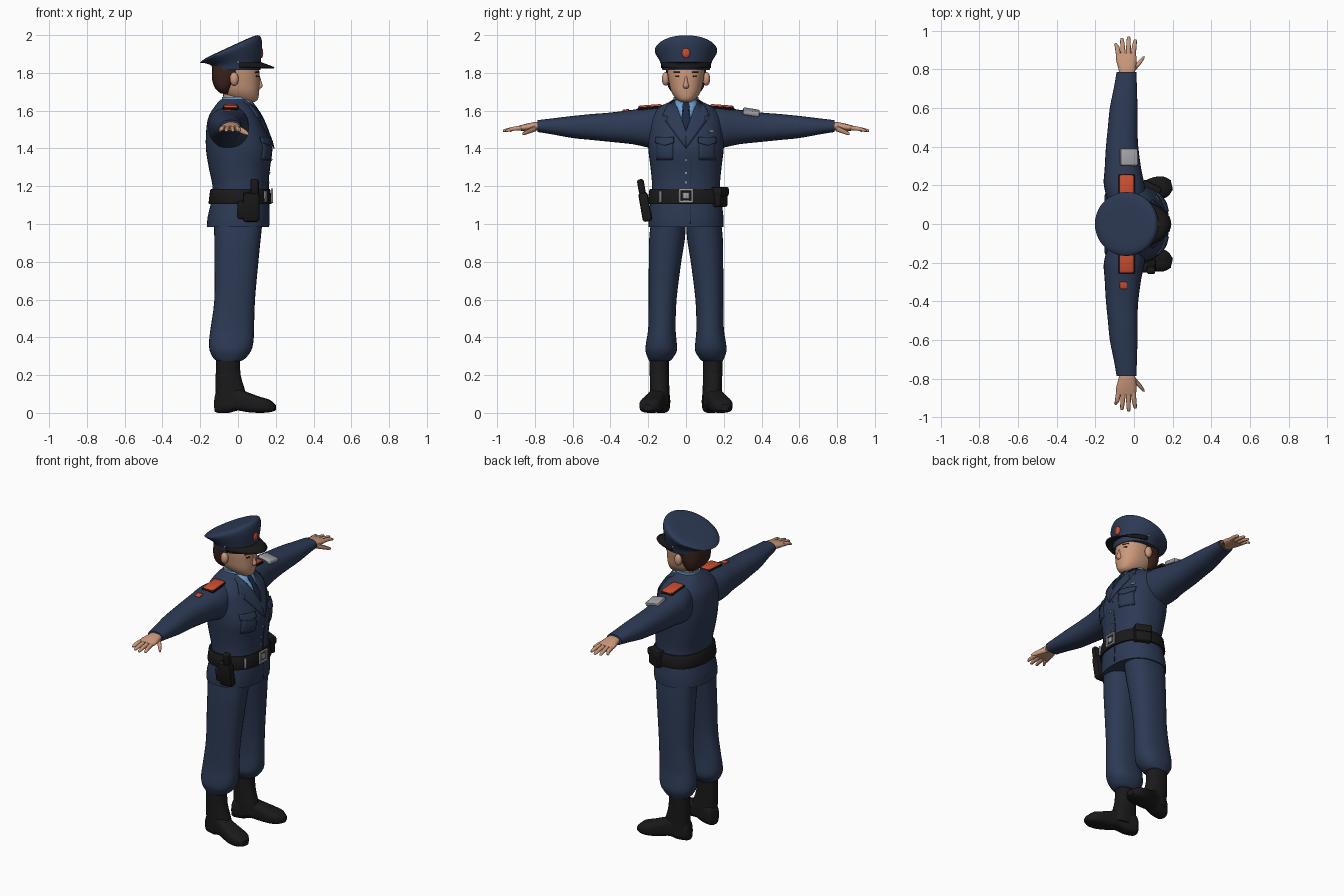
import bpy, bmesh, math
from mathutils import Vector, Matrix
from mathutils.bvhtree import BVHTree


def material(name, rgb):
    m = bpy.data.materials.new(name)
    m.diffuse_color = (*rgb, 1)
    return m


NAVY = material("navy cloth", (0.026, 0.042, 0.090))
DARK = material("dark navy tie", (0.012, 0.022, 0.055))
BLACK = material("black leather", (0.010, 0.010, 0.011))
SKIN = material("skin", (0.60, 0.32, 0.20))
HAIR = material("brown hair", (0.040, 0.016, 0.011))
BLUE = material("light blue shirt", (0.15, 0.34, 0.62))
RED = material("red insignia", (0.60, 0.075, 0.030))
GREY = material("grey metal", (0.36, 0.36, 0.38))


def finish(name, bm, mat, mirror=False, thick=0, angle=45):
    bmesh.ops.recalc_face_normals(bm, faces=bm.faces)
    me = bpy.data.meshes.new(name)
    bm.to_mesh(me)
    bm.free()
    me.materials.append(mat)
    ob = bpy.data.objects.new(name, me)
    bpy.context.collection.objects.link(ob)
    bpy.ops.object.select_all(action='DESELECT')
    ob.select_set(True)
    bpy.context.view_layer.objects.active = ob
    bpy.ops.object.shade_smooth_by_angle(angle=math.radians(angle))
    if thick:
        mod = ob.modifiers.new("thickness", 'SOLIDIFY')
        mod.thickness, mod.offset = thick, 0
    if mirror:
        mod = ob.modifiers.new("mirror", 'MIRROR')
        mod.use_axis = (False, True, False)
    return ob


def loft(name, mat, axis, rows, p=2.3, n=28, k=3, mirror=False, turn=None):
    """Skin rounded sections; a row is (position, a0, a1, b0, b1[, tilt])."""
    rows = [Vector(tuple(r) + (0,) * (6 - len(r))) for r in rows]
    smooth = []
    for i in range(len(rows) - 1):
        a, b, c, d = (rows[min(max(i + j, 0), len(rows) - 1)] for j in (-1, 0, 1, 2))
        for s in range(k):
            t = s / k
            smooth.append(0.5 * (2 * b + (c - a) * t + (2 * a - 5 * b + 4 * c - d) * t * t
                                 + (3 * b - a - 3 * c + d) * t ** 3))
    smooth.append(rows[-1])
    bm, rings = bmesh.new(), []
    for t, a0, a1, b0, b1, tilt in smooth:
        ring = []
        for i in range(n):
            ang = 2 * math.pi * i / n
            c, s = math.cos(ang), math.sin(ang)
            ca = math.copysign(abs(c) ** (2 / p), c) * (a1 - a0) / 2
            sb = math.copysign(abs(s) ** (2 / p), s) * (b1 - b0) / 2
            u, v, w = (a0 + a1) / 2 + ca, (b0 + b1) / 2 + sb, t + tilt * ca
            ring.append(bm.verts.new({'x': (w, u, v), 'y': (u, w, v), 'z': (u, v, w)}[axis]))
        rings.append(ring)
    for r, q in zip(rings, rings[1:]):
        for i in range(n):
            bm.faces.new((r[i], r[(i + 1) % n], q[(i + 1) % n], q[i]))
    bm.faces.new(rings[0])
    bm.faces.new(rings[-1])
    if turn:
        bmesh.ops.rotate(bm, verts=bm.verts, cent=turn[0], matrix=Matrix.Rotation(turn[1], 3, 'Z'))
    return finish(name, bm, mat, mirror)


def box(name, mat, loc, size, rot=(0, 0, 0), bevel=0.008, mirror=False):
    bm = bmesh.new()
    bmesh.ops.create_cube(bm, size=1)
    bmesh.ops.scale(bm, vec=size, verts=bm.verts)
    bmesh.ops.bevel(bm, geom=bm.edges[:], offset=bevel, segments=2, affect='EDGES', profile=0.5)
    for ax, ang in zip('XYZ', rot):
        bmesh.ops.rotate(bm, verts=bm.verts, matrix=Matrix.Rotation(math.radians(ang), 3, ax))
    bmesh.ops.translate(bm, vec=loc, verts=bm.verts)
    return finish(name, bm, mat, mirror)


def ball(name, mat, loc, size, mirror=False):
    bm = bmesh.new()
    bmesh.ops.create_uvsphere(bm, u_segments=14, v_segments=10, radius=1)
    bmesh.ops.scale(bm, vec=size, verts=bm.verts)
    bmesh.ops.translate(bm, vec=loc, verts=bm.verts)
    return finish(name, bm, mat, mirror, angle=60)


def plate(name, mat, target, outline, lift=0.003, thick=0.007, mirror=False):
    """Lay a flat (y, z) outline onto the front of the target."""
    src = bmesh.new()
    src.from_mesh(target.data)
    tree = BVHTree.FromBMesh(src)
    src.free()
    bm = bmesh.new()
    bm.faces.new([bm.verts.new((1, y, z)) for y, z in outline])
    bmesh.ops.triangulate(bm, faces=bm.faces[:])
    bmesh.ops.subdivide_edges(bm, edges=bm.edges[:], cuts=4, use_grid_fill=True)
    for v in bm.verts:
        hit = tree.ray_cast(v.co, Vector((-1, 0, 0)))[0]
        v.co.x = (hit.x if hit else 0.06) + lift
    return finish(name, bm, mat, mirror, thick)


def rect(y, z, w, h):
    return [(y - w / 2, z - h / 2), (y + w / 2, z - h / 2), (y + w / 2, z + h / 2), (y - w / 2, z + h / 2)]


# Jacket, sleeves and trousers
jacket = loft("jacket", NAVY, 'z', [(z, a, b, -h, h) for z, a, b, h in (
    (0.985, -0.165, 0.165, 0.198), (1.04, -0.160, 0.168, 0.198), (1.12, -0.142, 0.165, 0.188),
    (1.20, -0.135, 0.160, 0.180), (1.30, -0.155, 0.168, 0.188), (1.40, -0.170, 0.182, 0.200),
    (1.50, -0.168, 0.148, 0.198), (1.57, -0.155, 0.118, 0.185), (1.62, -0.125, 0.085, 0.140),
    (1.645, -0.105, 0.066, 0.090), (1.66, -0.090, 0.052, 0.068))], n=40)
loft("sleeves", NAVY, 'y', [
    (0.10, -0.130, 0.06, 1.39, 1.625), (0.20, -0.156, 0.055, 1.405, 1.617),
    (0.28, -0.152, 0.038, 1.422, 1.605), (0.40, -0.145, 0.022, 1.435, 1.590),
    (0.50, -0.135, 0.018, 1.445, 1.582), (0.60, -0.125, 0.018, 1.455, 1.572),
    (0.70, -0.105, 0.015, 1.473, 1.560), (0.785, -0.090, 0.013, 1.487, 1.550)], mirror=True)
loft("trousers", NAVY, 'z', [
    (1.02, -0.130, 0.130, 0.000, 0.185), (0.92, -0.125, 0.120, 0.006, 0.195),
    (0.80, -0.125, 0.108, 0.025, 0.197), (0.60, -0.125, 0.090, 0.050, 0.198),
    (0.45, -0.145, 0.085, 0.055, 0.200), (0.38, -0.153, 0.082, 0.050, 0.210),
    (0.33, -0.150, 0.070, 0.048, 0.215), (0.29, -0.130, 0.040, 0.070, 0.202),
    (0.275, -0.112, 0.016, 0.085, 0.195)], mirror=True)

# Boots
loft("boot_shafts", BLACK, 'z', [
    (0.30, -0.115, 0.010, 0.090, 0.195), (0.20, -0.118, 0.014, 0.090, 0.192),
    (0.11, -0.118, 0.040, 0.088, 0.190), (0.04, -0.115, 0.050, 0.090, 0.190)], mirror=True)
loft("boot_feet", BLACK, 'x', [
    (-0.122, 0.105, 0.165, 0.005, 0.09), (-0.105, 0.092, 0.180, 0, 0.12), (-0.05, 0.088, 0.185, 0, 0.13),
    (0.00, 0.088, 0.185, 0.012, 0.13), (0.05, 0.088, 0.192, 0.004, 0.11), (0.12, 0.083, 0.203, 0, 0.085),
    (0.17, 0.09, 0.195, 0.003, 0.070), (0.203, 0.12, 0.168, 0.012, 0.045)],
    p=3, mirror=True, turn=((-0.06, 0.14, 0), math.radians(13)))

# Hands: palm, four fingers and thumb
loft("palms", SKIN, 'y', [
    (0.76, -0.075, 0.000, 1.495, 1.54), (0.80, -0.080, 0.008, 1.495, 1.54),
    (0.85, -0.093, 0.014, 1.493, 1.53), (0.885, -0.092, 0.008, 1.494, 1.52)], n=18, mirror=True)
for label, x, tip_x, tip_y in (("little", -0.080, -0.094, 0.935), ("ring", -0.055, -0.062, 0.962),
                               ("middle", -0.029, -0.028, 0.970), ("index", -0.004, 0.006, 0.955)):
    loft(label + "_fingers", SKIN, 'y', [
        (0.87, x - 0.013, x + 0.013, 1.496, 1.521), (0.915, (x + tip_x) / 2 - 0.012, (x + tip_x) / 2 + 0.012, 1.493, 1.515),
        (tip_y - 0.008, tip_x - 0.009, tip_x + 0.009, 1.487, 1.503),
        (tip_y, tip_x - 0.004, tip_x + 0.004, 1.490, 1.498)], n=10, k=2, mirror=True)
loft("thumbs", SKIN, 'y', [
    (0.795, -0.025, 0.008, 1.490, 1.525), (0.825, 0.004, 0.034, 1.480, 1.510),
    (0.85, 0.028, 0.050, 1.472, 1.496), (0.866, 0.045, 0.057, 1.470, 1.484)], n=10, mirror=True)

# Head, neck, hair, ears and face
loft("neck", SKIN, 'z', [(1.60, -0.075, 0.045, -0.058, 0.058), (1.72, -0.08, 0.04, -0.055, 0.055)])
head = loft("head", SKIN, 'z', [
    (1.645, 0.010, 0.085, -0.025, 0.025), (1.66, -0.04, 0.105, -0.050, 0.050),
    (1.70, -0.090, 0.112, -0.078, 0.078), (1.75, -0.115, 0.114, -0.090, 0.090),
    (1.80, -0.125, 0.114, -0.098, 0.098), (1.85, -0.12, 0.105, -0.1, 0.1)], n=36)
loft("hair", HAIR, 'z', [
    (1.69, -0.090, -0.045, -0.065, 0.065), (1.72, -0.122, -0.030, -0.092, 0.092),
    (1.77, -0.138, 0.005, -0.104, 0.104), (1.84, -0.135, 0.045, -0.108, 0.108)], p=2.6)
ball("ears", SKIN, (-0.020, 0.108, 1.768), (0.024, 0.020, 0.036), True)
loft("nose", SKIN, 'z', [(1.718, 0.095, 0.120, -0.012, 0.012), (1.73, 0.09, 0.131, -0.016, 0.016),
                         (1.755, 0.09, 0.124, -0.010, 0.010), (1.785, 0.09, 0.115, -0.007, 0.007)], n=12)
plate("eyes", HAIR, head, rect(0.048, 1.783, 0.020, 0.008), 0.001, 0.004, True)
plate("eyebrows", HAIR, head, rect(0.048, 1.803, 0.034, 0.006), 0.001, 0.004, True)

# Peaked cap: tall front, tilted crown, visor and badge
loft("cap", NAVY, 'z', [
    (1.815, -0.138, 0.118, -0.125, 0.125, 0.0), (1.855, -0.142, 0.122, -0.135, 0.135, 0.12),
    (1.895, -0.180, 0.128, -0.156, 0.156, 0.28), (1.915, -0.198, 0.125, -0.165, 0.165, 0.38),
    (1.926, -0.200, 0.112, -0.160, 0.160, 0.46), (1.936, -0.170, 0.080, -0.130, 0.130, 0.46),
    (1.940, -0.080, 0.000, -0.040, 0.040, 0.46)], p=2, n=40)
bm, rows = bmesh.new(), []
for f in (0, 0.5, 1):
    ring = []
    for i in range(21):
        a = math.radians(-82 + 8.2 * i)
        out = f * max(math.cos(a), 0) ** 0.6
        ring.append(bm.verts.new((-0.012 + (0.128 + 0.075 * out) * math.cos(a),
                                  0.130 * math.sin(a), 1.855 - 0.028 * f)))
    rows.append(ring)
for r, q in zip(rows, rows[1:]):
    for i in range(20):
        bm.faces.new((r[i], r[i + 1], q[i + 1], q[i]))
finish("cap_visor", bm, BLACK, thick=0.008)
ball("cap_badge", RED, (0.124, 0, 1.905), (0.010, 0.022, 0.027))
ball("cap_strap_studs", GREY, (0.0, 0.134, 1.857), (0.006, 0.005, 0.006), True)

# Shirt, tie, lapels, pockets and buttons
loft("shirt_collar", BLUE, 'z', [(1.63, -0.088, 0.068, -0.070, 0.070),
                                 (1.672, -0.085, 0.050, -0.066, 0.066)], k=1)
plate("shirt_front", BLUE, jacket, [(-0.066, 1.655), (0, 1.50), (0.066, 1.655)])
plate("tie", DARK, jacket, [(-0.012, 1.65), (-0.02, 1.62), (-0.012, 1.60), (-0.022, 1.55), (0, 1.49),
                            (0.022, 1.55), (0.012, 1.60), (0.02, 1.62), (0.012, 1.65)], 0.009)
plate("lapels", NAVY, jacket, [(0.062, 1.655), (0.088, 1.64), (0.125, 1.575), (0.095, 1.565), (0.105, 1.54),
                               (0.0, 1.40), (0.0, 1.495)], 0.007, 0.009, True)
plate("chest_pockets", NAVY, jacket, rect(0.112, 1.39, 0.085, 0.10), 0.002, 0.007, True)
plate("pocket_flaps", NAVY, jacket, [(0.065, 1.46), (0.065, 1.43), (0.112, 1.415), (0.16, 1.43), (0.16, 1.46)],
      0.007, 0.008, True)
plate("front_seam", DARK, jacket, rect(0.022, 1.20, 0.004, 0.40), 0.0005, 0.003)
plate("name_bar", GREY, jacket, rect(0.135, 1.49, 0.022, 0.008), 0.003, 0.005)
for z in (1.34, 1.27, 1.22):
    plate("jacket_button", GREY, jacket, rect(0, z, 0.011, 0.011), 0.003, 0.006)

# Shoulder boards and sleeve patches
box("shoulder_boards", RED, (-0.038, 0.190, 1.622), (0.074, 0.125, 0.018), (-4, 0, 0), mirror=True)
box("shoulder_board_backing", BLACK, (-0.038, 0.188, 1.615), (0.086, 0.138, 0.016), (-4, 0, 0), mirror=True)
box("left_sleeve_patch", GREY, (-0.026, 0.345, 1.592), (0.092, 0.088, 0.026), (-9, 10, 0))
box("right_sleeve_patch", RED, (-0.055, -0.318, 1.600), (0.038, 0.036, 0.014), (8, 0, 0), 0.005)

# Belt with buckle, holster and pouch
loft("belt", BLACK, 'z', [(1.105, -0.153, 0.176, -0.200, 0.200), (1.112, -0.156, 0.178, -0.203, 0.203),
                          (1.178, -0.148, 0.172, -0.195, 0.195), (1.185, -0.143, 0.168, -0.19, 0.19)], n=40, k=1)
for y in (-0.033, 0.033):
    box("buckle_side", GREY, (0.180, y, 1.15), (0.012, 0.012, 0.076), bevel=0.003)
for z in (1.118, 1.182):
    box("buckle_bar", GREY, (0.180, 0, z), (0.012, 0.076, 0.012), bevel=0.003)
box("buckle_prong", GREY, (0.180, 0, 1.15), (0.010, 0.036, 0.034), bevel=0.003)
box("belt_keeper", GREY, (0.146, -0.135, 1.146), (0.012, 0.016, 0.06), (0, 0, -38), 0.003)
box("holster", BLACK, (0.070, -0.216, 1.09), (0.088, 0.050, 0.155), (10, 0, 0), 0.014)
box("holster_grip", BLACK, (0.088, -0.236, 1.195), (0.045, 0.036, 0.085), (10, 0, 0), 0.012)
box("holster_side_case", BLACK, (0.020, -0.212, 1.075), (0.046, 0.038, 0.095), (10, 0, 0), 0.012)
box("belt_pouch", BLACK, (0.085, 0.178, 1.143), (0.100, 0.056, 0.105), (0, 0, -25), 0.012)
box("pouch_flap", BLACK, (0.086, 0.180, 1.172), (0.106, 0.064, 0.050), (0, 0, -25), 0.012)
